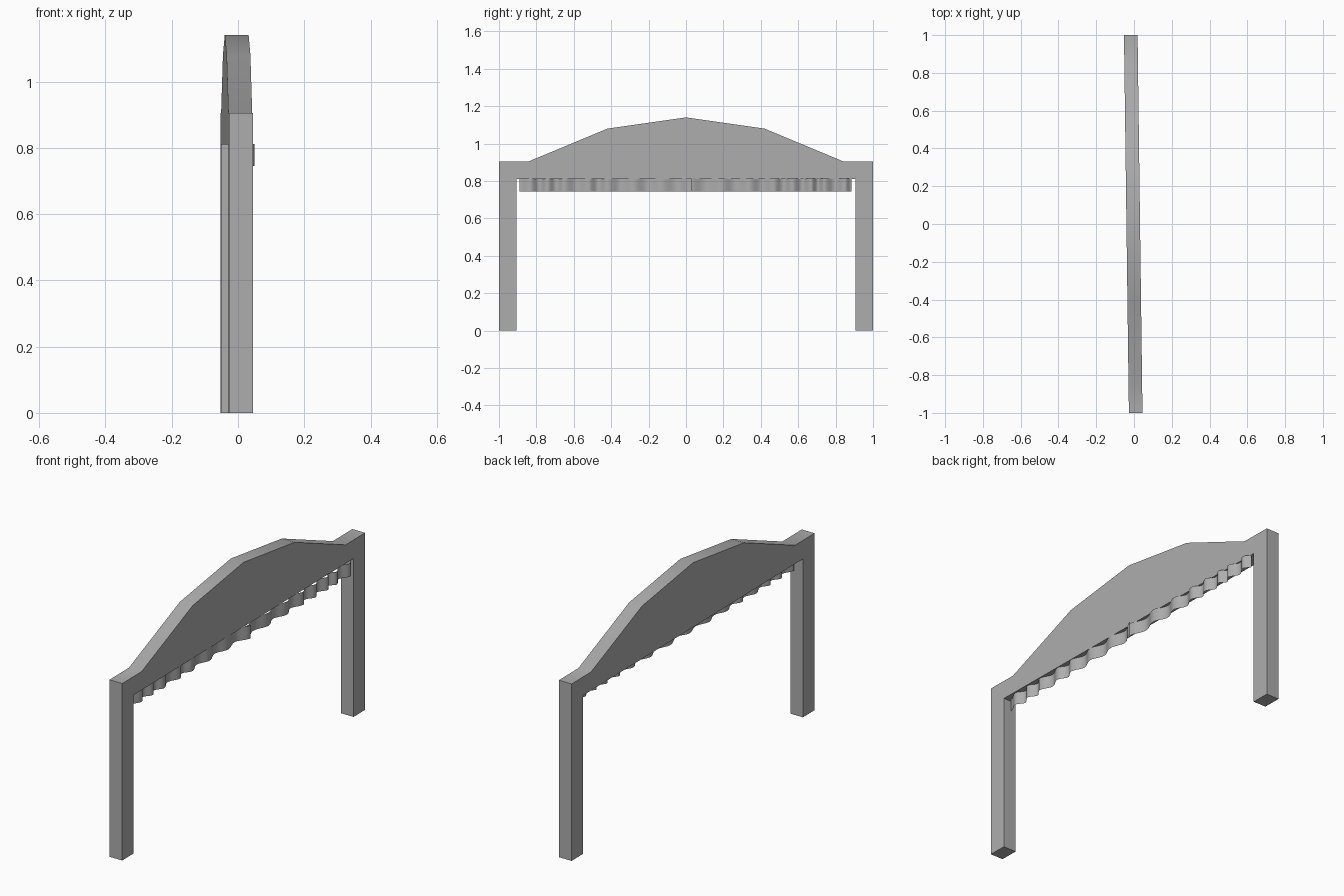
import bpy, bmesh, math

cube = bpy.data.objects.get("Cube")
if cube:
    bpy.data.objects.remove(cube, do_unlink=True)

grey = bpy.data.materials.new("warm_grey")
grey.use_nodes = True
colour = (0.42, 0.42, 0.42, 1)
grey.diffuse_color = colour
grey.node_tree.nodes["Principled BSDF"].inputs["Base Color"].default_value = colour


def finish(bm, name, angle):
    mesh = bpy.data.meshes.new(name)
    bm.to_mesh(mesh)
    bm.free()
    mesh.materials.append(grey)
    obj = bpy.data.objects.new(name, mesh)
    bpy.context.collection.objects.link(obj)
    bpy.ops.object.select_all(action='DESELECT')
    obj.select_set(True)
    bpy.context.view_layer.objects.active = obj
    bpy.ops.object.shade_smooth_by_angle(angle=math.radians(angle))
    return obj


# Portal frame: mirrored outline with two legs and a raised beam, extruded in x
half = [(0.42, 1.08), (0.84, 0.905), (1, 0.905), (1, 0), (0.905, 0), (0.905, 0.81)]
outline = [(0, 1.14)] + half + [(-y, z) for y, z in reversed(half)]
thickness = 0.072
skew = -0.013   # the frame is turned very slightly about z
centre = -0.004
bm = bmesh.new()
face = bm.faces.new([bm.verts.new((centre - thickness / 2 + skew * y, y, z))
                     for y, z in outline])
side = bmesh.ops.extrude_face_region(bm, geom=[face])
bmesh.ops.translate(bm, vec=(thickness, 0, 0),
                    verts=[v for v in side["geom"] if isinstance(v, bmesh.types.BMVert)])
bmesh.ops.recalc_face_normals(bm, faces=bm.faces[:])
finish(bm, "portal_frame", 30)


# Wavy valances hanging below the beam, eased between crests and troughs
def valance(name, keys, steps=8):
    path = []
    for (y0, x0), (y1, x1) in zip(keys, keys[1:]):
        for i in range(steps):
            t = i / steps
            e = (1 - math.cos(math.pi * t)) / 2
            path.append((x0 + (x1 - x0) * e, y0 + (y1 - y0) * t))
    path.append((keys[-1][1], keys[-1][0]))
    bm = bmesh.new()
    rows = [[bm.verts.new((x, y, z)) for x, y in path] for z in (0.745, 0.812)]
    for i in range(len(path) - 1):
        bm.faces.new((rows[0][i], rows[0][i + 1], rows[1][i + 1], rows[1][i]))
    finish(bm, name, 40)


def waves(start, crests, end, high, low):
    keys = [start]
    for a, b in zip(crests, crests[1:]):
        keys += [(a, high), ((a + b) / 2, low)]
    return keys + [(crests[-1], high), end]


valance("front_valance", waves((-0.89, 0.012), [-0.83, -0.74, -0.65, -0.52, -0.42, -0.28, -0.13],
                               (-0.05, 0.015), 0.036, 0.012) + [(0.03, 0.05)])
valance("rear_valance", waves((0.0, 0.036), [0.02, 0.19, 0.34, 0.47, 0.57, 0.67, 0.74, 0.85],
                              (0.885, 0.018), 0.04, 0.014))
